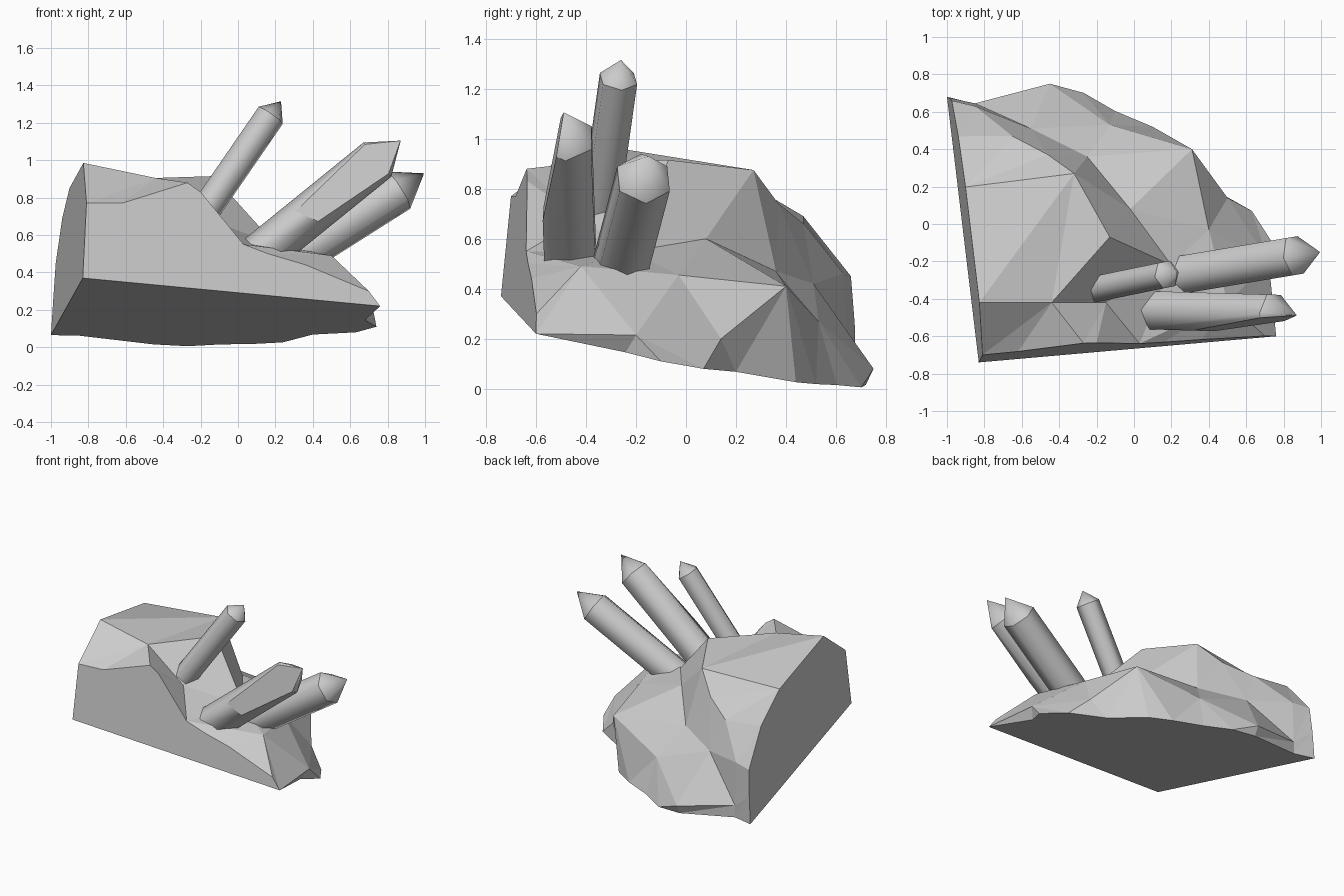
import bpy, bmesh, math
from mathutils import Vector
from mathutils.geometry import delaunay_2d_cdt

if "Cube" in bpy.data.objects:
    bpy.data.objects.remove(bpy.data.objects["Cube"])

stone = bpy.data.materials.new("stone_grey")
stone.diffuse_color = (0.6, 0.6, 0.6, 1)
stone.use_nodes = True
stone.node_tree.nodes["Principled BSDF"].inputs["Base Color"].default_value = stone.diffuse_color


def finish(bm, name):
    bmesh.ops.recalc_face_normals(bm, faces=bm.faces)
    mesh = bpy.data.meshes.new(name)
    bm.to_mesh(mesh)
    bm.free()
    mesh.materials.append(stone)
    obj = bpy.data.objects.new(name, mesh)
    bpy.context.collection.objects.link(obj)
    return obj


# Rock chunk: three flat cut planes meeting at one corner, rough elsewhere
corner = Vector((-0.83, -0.74, 0.37))
top = Vector((-0.81, -0.70, 0.77))
back = Vector((-1.00, 0.68, 0.065))
right = Vector((0.76, -0.60, 0.22))


def on_plane(points, p, q):
    """Press rim points onto the cut plane through the corner, p and q."""
    n = (p - corner).cross(q - corner).normalized()
    return [v - n * n.dot(v - corner) for v in map(Vector, points)]


left_rim = on_plane([(-0.82, -0.42, 0.985), (-0.88, 0.20, 0.85),
                     (-0.93, 0.47, 0.69), (-0.97, 0.66, 0.45),
                     (-0.985, 0.675, 0.26)], top, back)
base_rim = on_plane([(-0.85, 0.645, 0.07), (-0.45, 0.72, 0.02), (-0.27, 0.70, 0.0),
                     (-0.10, 0.605, 0.02), (0.10, 0.52, 0.02), (0.24, 0.44, 0.03),
                     (0.40, 0.20, 0.07), (0.63, 0.07, 0.08),
                     (0.74, -0.10, 0.11), (0.68, -0.24, 0.15)], back, right)
front_rim = on_plane([(0.70, -0.60, 0.30), (0.36, -0.61, 0.44), (0.16, -0.63, 0.50),
                      (0.03, -0.64, 0.55), (-0.20, -0.63, 0.83), (-0.27, -0.64, 0.88),
                      (-0.62, -0.68, 0.77)], right, top)
rim = [top] + left_rim + [back] + base_rim + [right] + front_rim
inner = {
    "crest": (-0.44, -0.42, 0.905), "crest_foot": (-0.15, -0.42, 0.68),
    "shoulder": (-0.13, -0.07, 0.915), "peak": (-0.32, 0.27, 0.875),
    "cliff_a": (-0.46, 0.37, 0.74), "cliff_b": (-0.65, 0.47, 0.66),
    "cliff_c": (-0.85, 0.63, 0.46), "foot_a": (-0.25, 0.36, 0.47),
    "foot_b": (-0.55, 0.51, 0.42), "foot_c": (-0.85, 0.645, 0.15),
    "back_slope": (-0.13, 0.53, 0.27), "back_knob": (0.31, 0.40, 0.41),
    "saddle": (-0.02, 0.08, 0.60), "right_knob": (0.40, -0.03, 0.455),
    "ledge": (0.50, -0.42, 0.49), "hollow": (0.20, -0.22, 0.55),
    "low_right": (0.50, 0.14, 0.20), "toe": (0.72, -0.20, 0.215),
    "back_lip": (-0.45, 0.75, 0.08),
}
names = list(inner)
verts = rim + [Vector(v) for v in inner.values()]
ridges = [("peak", "cliff_a"), ("cliff_a", "cliff_b"), ("cliff_b", "cliff_c"),
          ("foot_a", "foot_b"), ("foot_b", "foot_c"), ("shoulder", "peak"),
          ("shoulder", "saddle"), ("saddle", "foot_a"), ("back_slope", "back_knob"),
          ("saddle", "back_knob"), ("crest_foot", "shoulder"), ("crest", "shoulder"),
          ("crest", "peak"), ("shoulder", "hollow"), ("saddle", "hollow"),
          ("hollow", "ledge"), ("ledge", "right_knob"), ("ledge", "toe"),
          ("toe", "right_knob"), ("toe", "low_right"), ("back_lip", "back_slope")]
n_rim = len(rim)
i_right = n_rim - len(front_rim) - 1
i_step = n_rim - 4
edges = [(n_rim + names.index(a), n_rim + names.index(b)) for a, b in ridges]
edges += [(i, (i + 1) % n_rim) for i in range(n_rim)]
edges += [(i, n_rim + names.index(n)) for i, n in
          [(2, "peak"), (i_right, "toe"), (i_right, "ledge"),
           (i_step, "crest_foot"), (i_step, "hollow")]]


# Triangulate the rough surface as seen from the corner
def flatten(v):
    d = v - corner
    e1, e2, e3 = right - corner, back - corner, top - corner
    vol = e1.dot(e2.cross(e3))
    a = d.dot(e2.cross(e3)) / vol
    b = d.dot(e3.cross(e1)) / vol
    c = d.dot(e1.cross(e2)) / vol * 0.4
    return Vector((a * 1.6, b * 1.4)) / (a * 1.6 + b * 1.4 + c)


res = delaunay_2d_cdt([flatten(v) for v in verts], edges, [], 1, 1e-6)
bm = bmesh.new()
bv = [bm.verts.new(v) for v in verts]
tip = bm.verts.new(corner)
for f in res[2]:
    src = [res[3][i][0] for i in f if res[3][i]]
    if len(set(src)) == 3:
        bm.faces.new([bv[i] for i in src])
ib = 1 + len(left_rim)
ir = ib + 1 + len(base_rim)
for chain in (bv[:ib + 1], bv[ib:ir + 1], bv[ir:n_rim] + [bv[0]]):
    bm.faces.new([tip] + chain)
finish(bm, "rock")


# Six-sided pointed crystals growing out of the rock
def crystal(name, base, neck, point, radius, cut=None):
    base, neck, point = Vector(base), Vector(neck), Vector(point)
    d = (neck - base).normalized()
    up = (Vector((0, 0, 1)) - d * d.z).normalized()
    side = d.cross(up)
    bm = bmesh.new()

    def ring(c):
        return [bm.verts.new(c + radius * (math.cos(k * math.pi / 3) * up
                                           + math.sin(k * math.pi / 3) * side))
                for k in range(6)]
    low, high = ring(base), ring(neck)
    apex = bm.verts.new(point)
    bm.faces.new(low)
    for k in range(6):
        j = (k + 1) % 6
        bm.faces.new((low[k], low[j], high[j], high[k]))
        bm.faces.new((high[k], high[j], apex))
    for f in bm.faces:
        f.smooth = True
    for r in (low, high):
        for k in range(6):
            bm.edges.get((r[k], r[(k + 1) % 6])).smooth = False
    if cut:  # long slanted facet sliced off one side of the tip
        geom = bm.verts[:] + bm.edges[:] + bm.faces[:]
        bmesh.ops.bisect_plane(bm, geom=geom, plane_co=cut[0], plane_no=cut[1],
                               clear_outer=True)
        rim_edges = [e for e in bm.edges if e.is_boundary]
        for f in bmesh.ops.holes_fill(bm, edges=rim_edges, sides=0)["faces"]:
            f.smooth = False
        for e in rim_edges:
            e.smooth = False
    finish(bm, name)


crystal("small_crystal", (-0.19, -0.345, 0.71), (0.175, -0.27, 1.24),
        (0.23, -0.26, 1.315), 0.08)
crystal("front_crystal", (0.05, -0.46, 0.44), (0.745, -0.48, 1.003),
        (0.87, -0.488, 1.105), 0.118,
        ((0.45, -0.565, 0.72), (0.0028, -0.065, 0.0097)))
crystal("back_crystal", (0.26, -0.27, 0.46), (0.86, -0.17, 0.84),
        (0.995, -0.15, 0.93), 0.117)
